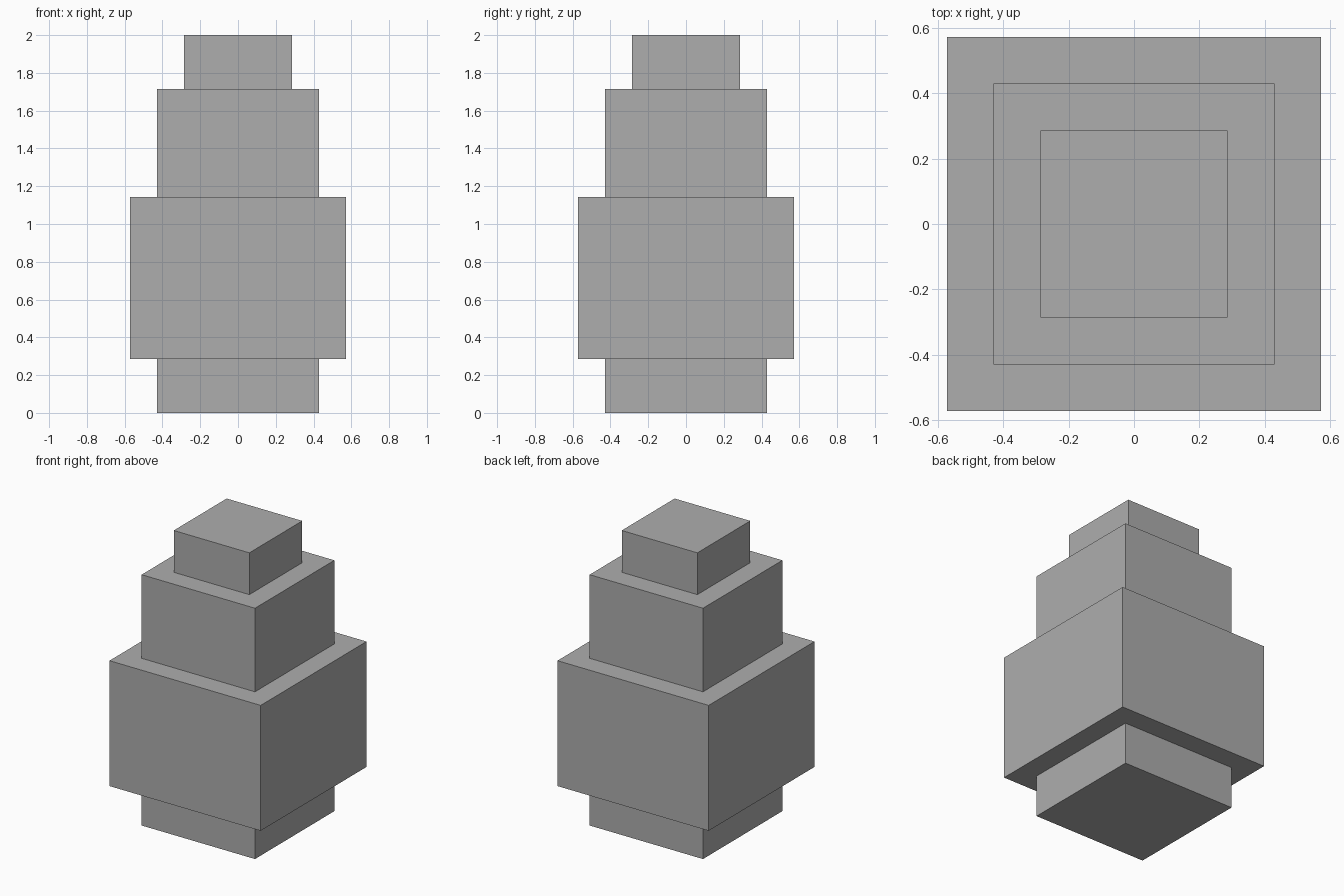
import bpy

if "Cube" in bpy.data.objects:
    bpy.data.objects.remove(bpy.data.objects["Cube"])

U = 1 / 7  # modelling grid step

grey = bpy.data.materials.new("plain grey")
grey.diffuse_color = (0.42, 0.42, 0.42, 1)
grey.use_nodes = True
grey.node_tree.nodes["Principled BSDF"].inputs["Base Color"].default_value = grey.diffuse_color


def block(name, half_width, bottom, top):
    """Square block centred on the z axis, sized in grid steps."""
    bpy.ops.mesh.primitive_cube_add(size=1, location=(0, 0, (bottom + top) / 2 * U))
    ob = bpy.context.object
    ob.name = name
    ob.scale = (2 * half_width * U, 2 * half_width * U, (top - bottom) * U)
    bpy.ops.object.transform_apply(location=False, rotation=False, scale=True)
    ob.data.materials.append(grey)


# Stacked tiers from the ground up
block("base", 3, 0, 2)
block("main_body", 4, 2, 8)
block("upper_tier", 3, 8, 12)
block("top_cap", 2, 12, 14)
